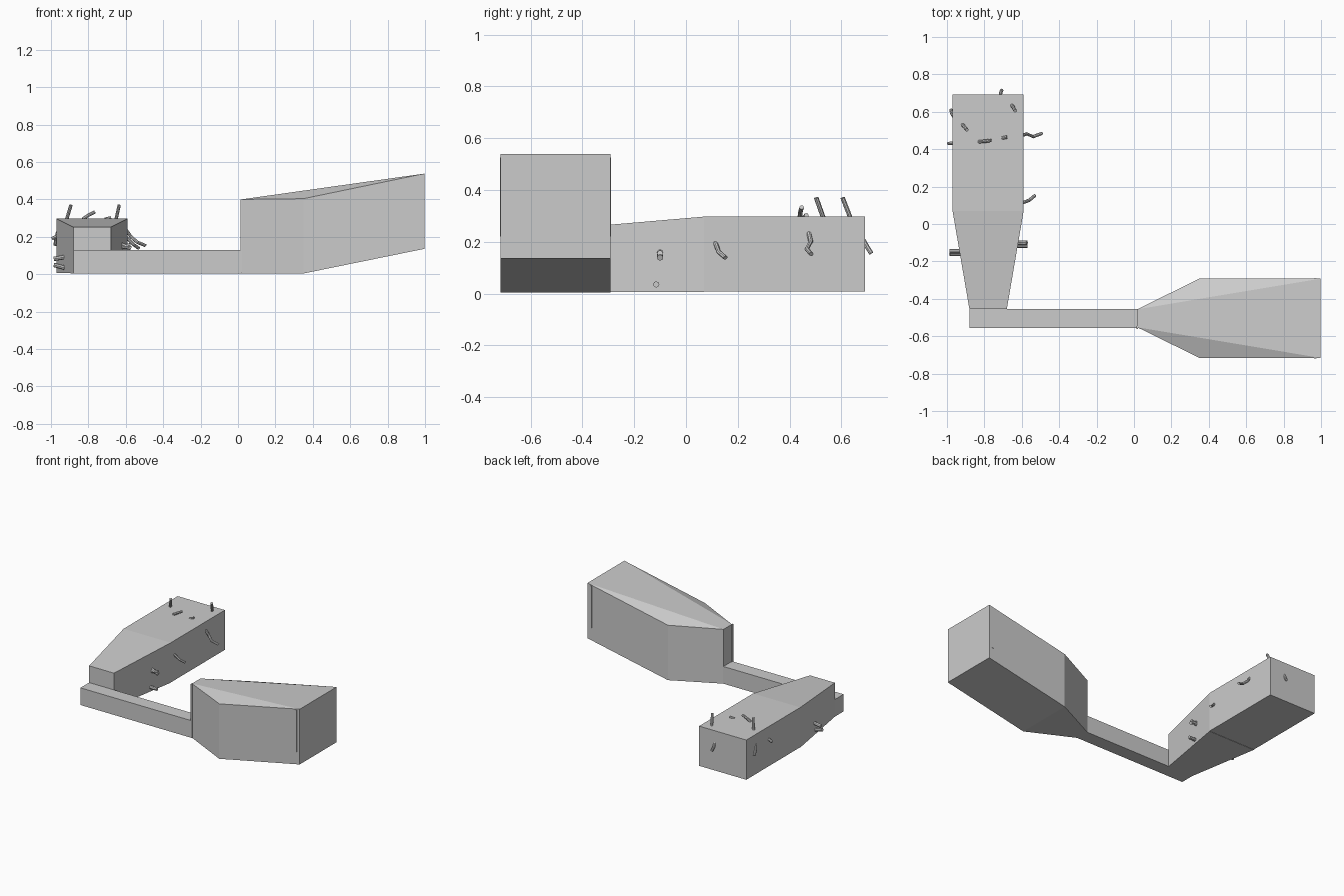
import bpy, bmesh
from mathutils import Vector

if "Cube" in bpy.data.objects:
    bpy.data.objects.remove(bpy.data.objects["Cube"])


def finish(name, bm):
    bmesh.ops.recalc_face_normals(bm, faces=bm.faces[:])
    me = bpy.data.meshes.new(name)
    bm.to_mesh(me)
    bm.free()
    ob = bpy.data.objects.new(name, me)
    bpy.context.collection.objects.link(ob)
    return ob


def hull(name, points):
    """Closed convex shell around a few corner points."""
    bm = bmesh.new()
    for p in points:
        bm.verts.new(p)
    bmesh.ops.convex_hull(bm, input=bm.verts[:])
    bmesh.ops.dissolve_limit(bm, angle_limit=0.01, verts=bm.verts[:], edges=bm.edges[:])
    return finish(name, bm)


def box(name, x, y, z):
    return hull(name, [(a, b, c) for a in x for b in y for c in z])


def rod(name, pts, r=0.009, sides=8):
    """Bent rod: rings of vertices swept along a short path."""
    pts = [Vector(p) for p in pts]
    bm = bmesh.new()
    rings = []
    ref = (pts[-1] - pts[0]).to_track_quat('Z', 'Y')
    circle = bmesh.ops.create_circle(bm, segments=sides, radius=r)['verts']
    offs = [ref @ v.co for v in circle]
    bmesh.ops.delete(bm, geom=circle, context='VERTS')
    for p in pts:
        rings.append([bm.verts.new(p + o) for o in offs])
    for a, b in zip(rings, rings[1:]):
        for i in range(sides):
            j = (i + 1) % sides
            bm.faces.new((a[i], a[j], b[j], b[i]))
    bm.faces.new(rings[0][::-1])
    bm.faces.new(rings[-1])
    return finish(name, bm)


# Left chamber: straight box plus a tapering throat
box("left_chamber", (-0.97, -0.59), (0.07, 0.692), (0.008, 0.297))
hull("left_throat",
     [(x, 0.07, z) for x in (-0.97, -0.59) for z in (0.006, 0.297)] +
     [(x, -0.455, z) for x in (-0.88, -0.68) for z in (0.005, 0.252)])

# Connecting corridor
box("corridor", (-0.88, 0.02), (-0.555, -0.455), (0.005, 0.13))

# Right chamber: flares out from a narrow end, then ramps upward
flare = []
for x, half, lo, hi in ((0.017, 0.048, 0.005, 0.40),
                        (0.35, 0.212, 0.004, 0.404),
                        (0.998, 0.212, 0.136, 0.538)):
    flare += [(x, -0.504 + s * half, z) for s in (-1, 1) for z in (lo, hi)]
hull("right_chamber", flare)

# Thin posts barely breaking through the right chamber walls
for i, y in enumerate((-0.714, -0.294)):
    box(f"corner_post_{i}", (0.962, 0.975), (y - 0.004, y + 0.004), (0.22, 0.525))
box("door_post", (0.013, 0.022), (-0.562, -0.545), (0.01, 0.40))

# Small rods poking through the left chamber walls and roof
rods = [
    [(-0.92, 0.535, 0.28), (-0.893, 0.503, 0.37)],
    [(-0.655, 0.64, 0.28), (-0.635, 0.605, 0.37)],
    [(-0.83, 0.44, 0.295), (-0.80, 0.442, 0.315), (-0.765, 0.447, 0.333)],
    [(-0.71, 0.458, 0.294), (-0.68, 0.465, 0.302)],
    [(-0.60, 0.473, 0.24), (-0.572, 0.482, 0.20), (-0.54, 0.467, 0.172), (-0.493, 0.484, 0.152)],
    [(-0.60, 0.112, 0.20), (-0.56, 0.127, 0.16), (-0.53, 0.152, 0.138)],
    [(-0.715, 0.68, 0.215), (-0.713, 0.70, 0.18), (-0.707, 0.716, 0.155)],
    [(-0.965, 0.575, 0.225), (-0.975, 0.592, 0.19), (-0.978, 0.61, 0.155)],
    [(-0.955, 0.433, 0.21), (-0.995, 0.43, 0.19)],
]
for i, path in enumerate(rods):
    rod(f"wall_rod_{i}", path)

# Stubby pegs through the throat walls: start x, end x, y, start z, end z
pegs = [(-0.64, -0.572, -0.10, 0.165, 0.138), (-0.64, -0.575, -0.10, 0.142, 0.155),
        (-0.64, -0.57, -0.115, 0.035, 0.035), (-0.91, -0.985, -0.145, 0.095, 0.082),
        (-0.91, -0.985, -0.16, 0.03, 0.05)]
for i, (xa, xb, y, za, zb) in enumerate(pegs):
    rod(f"throat_peg_{i}", [(xa, y, za), (xb, y, zb)], r=0.012)
